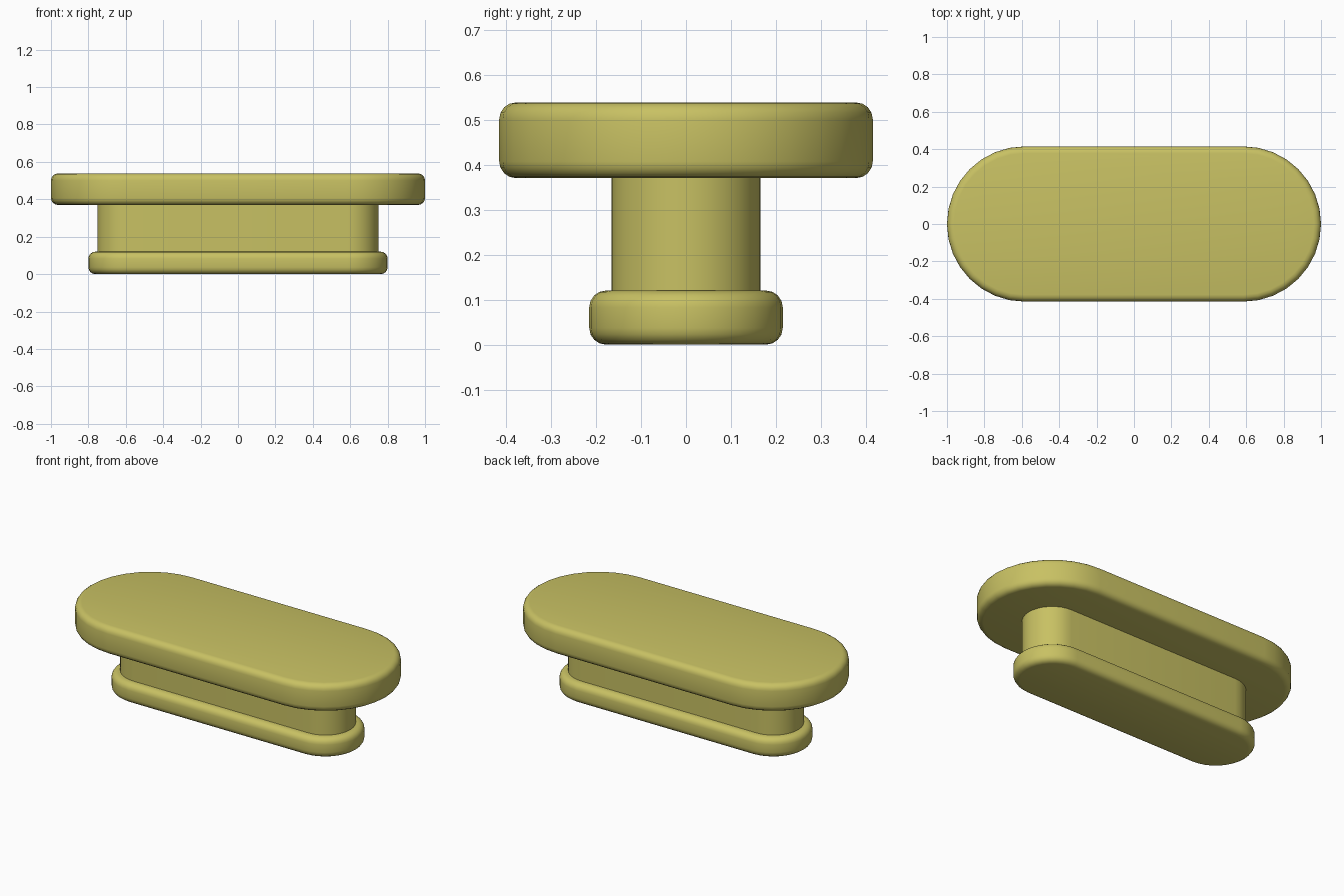
import bpy, bmesh, math

if "Cube" in bpy.data.objects:
    bpy.data.objects.remove(bpy.data.objects["Cube"])

mat = bpy.data.materials.new("olive yellow")
mat.diffuse_color = (0.578, 0.533, 0.125, 1)
mat.use_nodes = True
mat.node_tree.nodes["Principled BSDF"].inputs["Base Color"].default_value = mat.diffuse_color

ARC = 16  # segments per rounded end


def stadium(half_straight, radius, z):
    """Outline of a slot shape, counter-clockwise."""
    pts = []
    for sign, start in ((1, -math.pi / 2), (-1, math.pi / 2)):
        for i in range(ARC + 1):
            a = start + math.pi * i / ARC
            pts.append((sign * half_straight + radius * math.cos(a), radius * math.sin(a), z))
    return pts


def slab(name, half_len, half_wid, z0, z1, round_r=0.0, steps=4):
    """Slot-shaped slab whose rims are rounded by round_r."""
    straight = half_len - half_wid
    profile = []
    if round_r:
        for i in range(steps + 1):
            a = math.pi / 2 * i / steps
            profile.append((round_r * (1 - math.sin(a)), z0 + round_r * (1 - math.cos(a))))
        profile += [(inset, z0 + z1 - z) for inset, z in reversed(profile)]
    else:
        profile = [(0, z0), (0, z1)]
    bm = bmesh.new()
    rings = [[bm.verts.new(p) for p in stadium(straight, half_wid - inset, z)]
             for inset, z in profile]
    n = len(rings[0])
    for lo, hi in zip(rings, rings[1:]):
        for i in range(n):
            j = (i + 1) % n
            bm.faces.new((lo[i], lo[j], hi[j], hi[i]))
    bm.faces.new(rings[0][::-1])
    bm.faces.new(rings[-1])
    me = bpy.data.meshes.new(name)
    bm.to_mesh(me)
    bm.free()
    me.materials.append(mat)
    ob = bpy.data.objects.new(name, me)
    bpy.context.collection.objects.link(ob)
    bpy.ops.object.select_all(action='DESELECT')
    ob.select_set(True)
    bpy.context.view_layer.objects.active = ob
    bpy.ops.object.shade_smooth_by_angle(angle=math.radians(35))
    return ob


# Rounded base, straight pedestal and wide rounded top
slab("base", 0.80, 0.215, 0.0, 0.12, 0.037)
slab("pedestal", 0.752, 0.166, 0.11, 0.38)
slab("table_top", 1.0, 0.415, 0.37, 0.538, 0.037)
